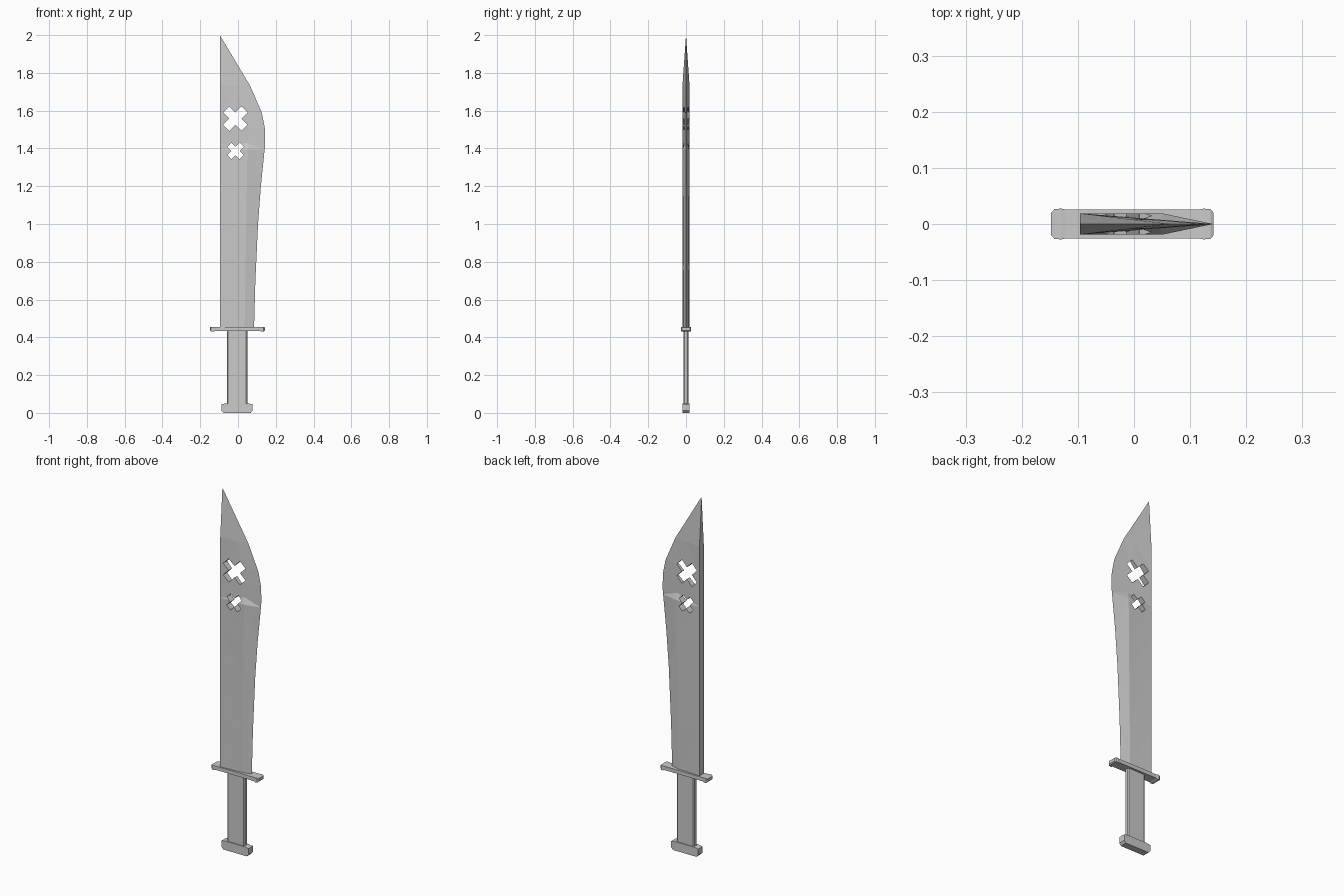
import bpy, bmesh, math

if "Cube" in bpy.data.objects:
    bpy.data.objects.remove(bpy.data.objects["Cube"])

SPINE, T = -0.096, 0.019


def make(name, bm):
    bmesh.ops.remove_doubles(bm, verts=bm.verts, dist=1e-5)
    bmesh.ops.recalc_face_normals(bm, faces=bm.faces)
    mesh = bpy.data.meshes.new(name)
    bm.to_mesh(mesh)
    bm.free()
    ob = bpy.data.objects.new(name, mesh)
    bpy.context.collection.objects.link(ob)
    return ob


def loft(name, rings, triangulate=False):
    """Skin a list of equal-length rings and cap both ends."""
    bm = bmesh.new()
    rows = [[bm.verts.new(p) for p in r] for r in rings]
    n = len(rows[0])
    for a, b in zip(rows, rows[1:]):
        for i in range(n):
            j = (i + 1) % n
            bm.faces.new((a[i], a[j], b[j], b[i]))
    bm.faces.new(rows[0][::-1])
    bm.faces.new(rows[-1])
    bmesh.ops.remove_doubles(bm, verts=bm.verts, dist=1e-5)
    if triangulate:
        bmesh.ops.triangulate(bm, faces=bm.faces)
    return make(name, bm)


def extrude_y(name, outline, hy):
    return loft(name, [[(x, y, z) for x, z in outline] for y in (-hy, hy)])


# Blade: thick straight spine, sharp curved edge, plain wedge above the belly
def blade_ring(z, edge, t, shoulder=None):
    bx = SPINE + (edge - SPINE) * 0.6
    by = t * 0.4
    if shoulder:
        bx, by = shoulder
    return [(SPINE, -t, z), (bx, -by, z), (edge, 0, z), (bx, by, z), (SPINE, t, z)]


rings = [
    blade_ring(0.45, 0.085, T, (0.035, 0.012)),
    blade_ring(0.70, 0.092, T, (0.039, 0.014)),
    blade_ring(1.00, 0.106, T, (0.044, 0.016)),
    blade_ring(1.20, 0.121, T, (0.047, 0.0175)),
    blade_ring(1.395, 0.141, T, (0.05, T)),
    blade_ring(1.43, 0.144, T),
    blade_ring(1.51, 0.142, T),
    blade_ring(1.59, 0.126, T),
    blade_ring(1.73, 0.065, T),
]
rings.append([(SPINE, 0, 2.0)] * 5)


def blade_mesh():
    bm = bmesh.new()
    rows = [[bm.verts.new(p) for p in r] for r in rings[:-1]]
    tip = bm.verts.new(rings[-1][0])
    for a, b in zip(rows, rows[1:]):
        for i in range(5):
            j = (i + 1) % 5
            bm.faces.new((a[i], a[j], b[j], b[i]))
    for i in range(5):
        bm.faces.new((rows[-1][i], rows[-1][(i + 1) % 5], tip))
    bm.faces.new(rows[0][::-1])
    bmesh.ops.triangulate(bm, faces=bm.faces)
    return make("blade", bm)


blade = blade_mesh()


# Diagonal cross cut-outs through the blade
def cross_cutter(cx, cz, length, width):
    l, w = length / 2, width / 2
    quarter = [(w, w), (w, l), (-w, l)]
    pts = []
    for k in range(4):
        a = math.radians(45 + 90 * k)
        c, s = math.cos(a), math.sin(a)
        pts += [(cx + x * c - z * s, cz + x * s + z * c) for x, z in quarter]
    return extrude_y("cross_cutter", pts, 0.1)


for spec in ((-0.014, 1.558, 0.138, 0.046), (-0.013, 1.387, 0.093, 0.032)):
    cutter = cross_cutter(*spec)
    cutter.hide_render = True
    mod = blade.modifiers.new("cross_hole", 'BOOLEAN')
    mod.operation = 'DIFFERENCE'
    mod.solver = 'EXACT'
    mod.object = cutter
    bpy.context.view_layer.objects.active = blade
    bpy.ops.object.modifier_apply(modifier=mod.name)
    bpy.data.objects.remove(cutter)

# Guard: flat bar with slightly swollen ends
half = [(0.145, 0.020, 0.436, 0.453), (0.139, 0.0265, 0.431, 0.456),
        (0.127, 0.0275, 0.430, 0.456), (0.118, 0.0255, 0.434, 0.455)]
sections = [(-x, *r) for x, *r in half] + half[::-1]
loft("guard", [[(x - 0.003, -y, lo), (x - 0.003, y, lo), (x - 0.003, y, hi), (x - 0.003, -y, hi)]
               for x, y, lo, hi in sections])

# Grip: flat bar with chamfered long edges
gx, gy, c = 0.054, 0.014, 0.006
plan = [(-gx, -gy + c), (-gx + c, -gy), (gx - c, -gy), (gx, -gy + c),
        (gx, gy - c), (gx - c, gy), (-gx + c, gy), (-gx, gy - c)]
loft("grip", [[(x - 0.005, y, z) for x, y in plan] for z in (0.04, 0.44)])

# Pommel: short block with chamfered corners
side = [(0.072, 0.0), (0.083, 0.012), (0.083, 0.046), (0.060, 0.050)]
outline = side + [(-x, z) for x, z in side[::-1]]
extrude_y("pommel", [(x - 0.005, z) for x, z in outline], 0.019)
